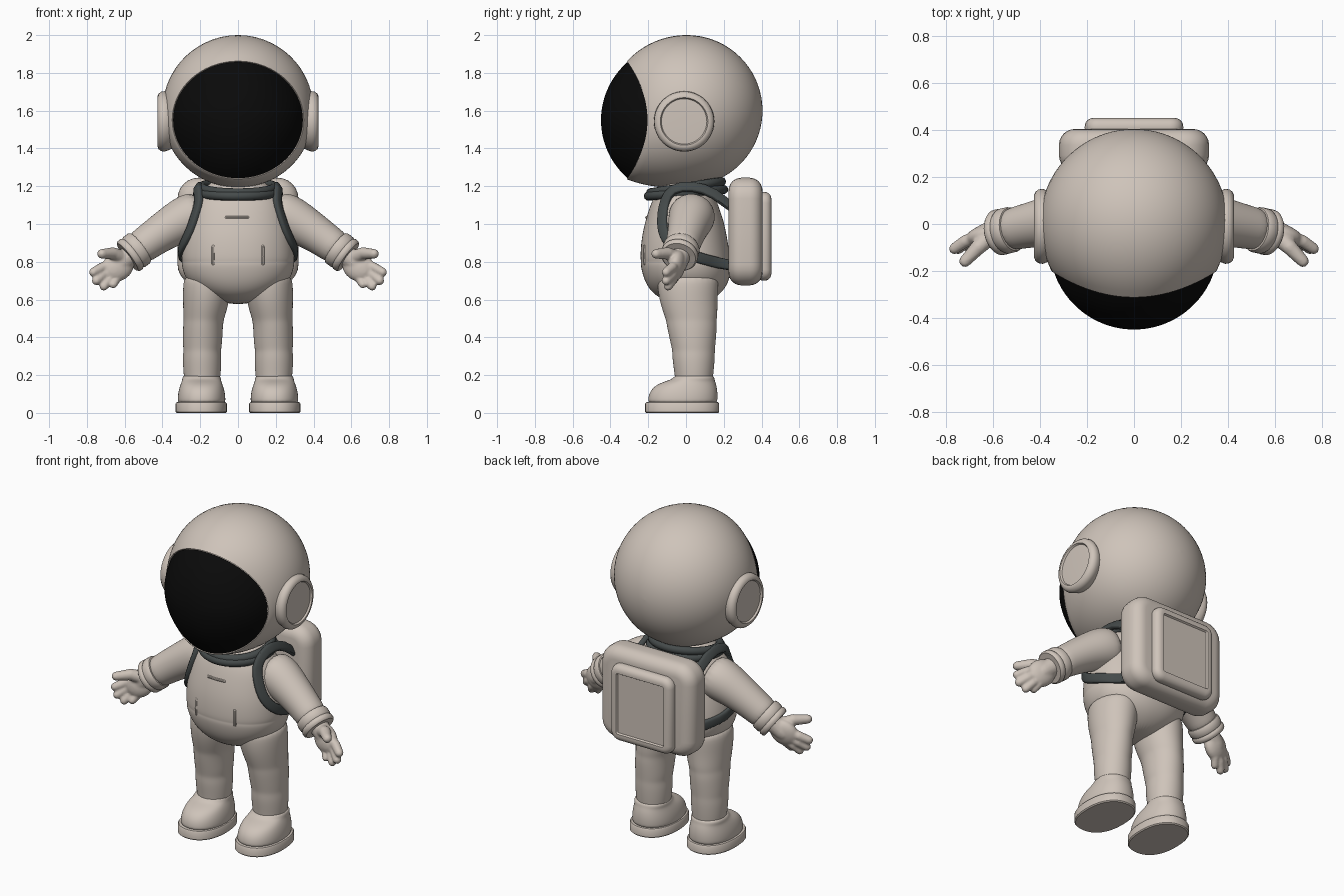
import bpy, bmesh
from math import sin, cos, pi, radians, sqrt
from mathutils import Vector as V, Matrix

if "Cube" in bpy.data.objects:
    bpy.data.objects.remove(bpy.data.objects["Cube"])


def material(name, rgb):
    m = bpy.data.materials.new(name)
    m.use_nodes = True
    m.diffuse_color = (*rgb, 1)
    m.node_tree.nodes["Principled BSDF"].inputs["Base Color"].default_value = (*rgb, 1)
    return m


SUIT = material("warm grey suit", (0.62, 0.55, 0.49))
BLACK = material("black visor", (0.003, 0.003, 0.003))
STRAP = material("dark grey strap", (0.06, 0.07, 0.07))
made = []


def finish(name, bm, mat, subsurf=0):
    """Turn a bmesh into a smooth shaded object."""
    bmesh.ops.recalc_face_normals(bm, faces=bm.faces)
    mesh = bpy.data.meshes.new(name)
    bm.to_mesh(mesh)
    bm.free()
    mesh.materials.append(mat)
    ob = bpy.data.objects.new(name, mesh)
    bpy.context.collection.objects.link(ob)
    if subsurf:
        mod = ob.modifiers.new("smooth", "SUBSURF")
        mod.levels = mod.render_levels = subsurf
    made.append(ob)
    return ob


def loft(bm, rings, cap_start=True, cap_end=True):
    """Skin a list of equal-length point rings."""
    vs = [[bm.verts.new(p) for p in r] for r in rings]
    n = len(vs[0])
    for a, b in zip(vs, vs[1:]):
        for i in range(n):
            k = (i + 1) % n
            bm.faces.new((a[i], a[k], b[k], b[i]))
    if cap_start:
        bm.faces.new(vs[0])
    if cap_end:
        bm.faces.new(vs[-1])


def oval(cx, cy, z, rx, ry, n=28, p=2.0):
    def f(c):
        return abs(c) ** (2 / p) * (1 if c > 0 else -1)
    return [V((cx + rx * f(cos(2 * pi * i / n)), cy + ry * f(sin(2 * pi * i / n)), z)) for i in range(n)]


def tube(bm, pts, radii, n=16, round_ends=True):
    """Sweep a circle along a path, with domed ends."""
    pts = [V(p) for p in pts]
    rings = []
    for i, p in enumerate(pts):
        t = (pts[min(i + 1, len(pts) - 1)] - pts[max(i - 1, 0)]).normalized()
        u = t.cross(V((0.1, 1, 0.1))).normalized()
        w = t.cross(u)
        steps = [(0, 1)]
        if round_ends and i in (0, len(pts) - 1):
            dome = [(sin(a), cos(a)) for a in (0, 0.5, 1.0, 1.4)]
            steps = [(-h, r) for h, r in reversed(dome)] if i == 0 else dome
        for h, s in steps:
            rings.append([p + t * h * radii[i] + (u * cos(2 * pi * k / n) + w * sin(2 * pi * k / n)) * radii[i] * s
                          for k in range(n)])
    loft(bm, rings)


# Helmet shell, swept back from the oval visor opening
C = V((0, 0.005, 1.6))
N = 72


def rim(i):
    a = 2 * pi * i / N
    return V((0.352 * cos(a), -0.2 - 0.11 * sin(a) ** 2, 1.55 + 0.315 * sin(a)))


rings = [[C + (rim(i) - C) * k + V((0, dy, 0)) for i in range(N)] for k, dy in ((0.93, 0.02), (0.975, -0.004), (0.99, -0.006))]
for j in range(29):
    t = j / 28 * 0.998
    ring = []
    for i in range(N):
        d = rim(i) - C
        q = d.normalized().slerp(V((0, 1, 0)), t)
        blend = max(0, 1 - t / 0.4) ** 2
        ring.append(C + q * (0.4 + (d.length - 0.4) * blend))
    rings.append(ring)
bm = bmesh.new()
loft(bm, rings, cap_start=False)
finish("helmet_shell", bm, SUIT)

# Bulging visor
rings = []
for j in range(21):
    s = 1 - j / 20 * 0.99
    ring = []
    for i in range(N):
        r = rim(i)
        k = 0.95 - 0.21 * sin(2 * pi * i / N) ** 2
        drop = (1 - sqrt(1 - (k * s) ** 2)) / (1 - sqrt(1 - k * k))
        ring.append(V((r.x * s * 0.975, -0.45 + (r.y + 0.45) * drop, 1.55 + (r.z - 1.55) * s * 0.975)))
    rings.append(ring)
bm = bmesh.new()
loft(bm, rings, cap_start=False)
finish("visor", bm, BLACK)

# Torso
BODY = [  # height, half width, front, back
    (0.575, 0.05, -0.05, 0.09), (0.61, 0.15, -0.15, 0.16), (0.66, 0.235, -0.2, 0.21),
    (0.72, 0.285, -0.228, 0.235), (0.785, 0.3, -0.242, 0.24), (0.8, 0.296, -0.238, 0.236),
    (0.815, 0.302, -0.243, 0.236), (0.92, 0.295, -0.238, 0.22), (1.02, 0.275, -0.215, 0.2),
    (1.1, 0.255, -0.19, 0.17), (1.16, 0.22, -0.16, 0.15), (1.2, 0.16, -0.13, 0.13), (1.24, 0.13, -0.11, 0.11)]
bm = bmesh.new()
loft(bm, [oval(0, (f + b) / 2, z, w, (b - f) / 2, 36, 2.2) for z, w, f, b in BODY])
finish("torso", bm, SUIT, 2)


def on_body(deg, z, grow=1.02):
    """Point on the torso at an angle from +x and a height."""
    for lo, hi in zip(BODY, BODY[1:]):
        if lo[0] <= z <= hi[0]:
            k = (z - lo[0]) / (hi[0] - lo[0])
            w, f, b = [lo[i] + (hi[i] - lo[i]) * k for i in (1, 2, 3)]
            a = radians(deg)
            return V((w * grow * cos(a), (f + b) / 2 + (b - f) / 2 * grow * sin(a), z))


# Chest slot and pocket slits
bm = bmesh.new()
tube(bm, [on_body(d, 1.035, 0.99) for d in (-103, -90, -79)], [0.008] * 3, 8)
finish("chest_slot", bm, SUIT)
bm = bmesh.new()
for d in (-64, -116):
    tube(bm, [on_body(d, z, 1.0) for z in (0.79, 0.83, 0.88)], [0.009] * 3, 8)
finish("pocket_slits", bm, SUIT)

# Neck rings
for i, (z, tilt, r) in enumerate(((1.165, 5, 0.2), (1.195, 9, 0.19))):
    bpy.ops.mesh.primitive_torus_add(major_radius=r, minor_radius=0.024, major_segments=48,
                                     minor_segments=12, location=(0, 0, z), rotation=(radians(tilt), 0, 0))
    ob = bpy.context.object
    ob.name = f"neck_ring_{i + 1}"
    ob.data.materials.append(STRAP)
    made.append(ob)

# Backpack and its raised panel
def box(name, size, loc, bevel, segs, inset=False):
    bm = bmesh.new()
    bmesh.ops.create_cube(bm, size=1, matrix=Matrix.Translation(loc) @ Matrix.Diagonal((*size, 1)))
    upright = [e for e in bm.edges if abs((e.verts[0].co - e.verts[1].co).y) > 0.01]
    bmesh.ops.bevel(bm, geom=upright, offset=bevel * 1.3, segments=segs, affect="EDGES", profile=0.5)
    border = [e for e in bm.edges if any(len(f.verts) > 4 for f in e.link_faces)]
    bmesh.ops.bevel(bm, geom=border, offset=bevel * 0.8, segments=segs, affect="EDGES", profile=0.5)
    if inset:
        back = max(bm.faces, key=lambda f: f.calc_center_median().y)
        bmesh.ops.inset_region(bm, faces=[back], thickness=0.012)
        bmesh.ops.inset_region(bm, faces=[back], thickness=0.006, depth=-0.01)
    finish(name, bm, SUIT)


box("backpack", (0.64, 0.18, 0.57), (0, 0.315, 0.96), 0.085, 6)
box("backpack_panel", (0.42, 0.08, 0.47), (0, 0.412, 0.935), 0.045, 5, True)

for s, side in ((1, "left_"), (-1, "right_")):
    def m(p):
        return V((p[0] * s, p[1], p[2]))

    # Helmet ear disc
    bm = bmesh.new()
    disc = ((0.34, 0.14), (0.37, 0.153), (0.39, 0.16), (0.408, 0.157), (0.42, 0.147), (0.426, 0.134),
            (0.426, 0.126), (0.416, 0.12), (0.418, 0.08), (0.418, 0.01))
    loft(bm, [[V((x * s, -0.01 + r * cos(2 * pi * i / 48), 1.543 + r * sin(2 * pi * i / 48)))
               for i in range(48)] for x, r in disc])
    finish(side + "ear_disc", bm, SUIT)

    # Shoulder strap, a flat ribbon looping round the shoulder to the pack
    path = [V((0.21, 0.27, 1.06)), V((0.215, 0.15, 1.17)), V((0.21, 0.03, 1.205)), V((0.215, -0.08, 1.19))]
    path += [on_body(d, z, 1.03) for d, z in ((-36, 1.12), (-35, 1.06), (-33, 1.0), (-28, 0.94),
                                              (-17, 0.885), (0, 0.845), (22, 0.815), (42, 0.795))]
    path.append(V((0.21, 0.27, 0.775)))
    rings = []
    for i, p in enumerate(path):
        t = (path[min(i + 1, len(path) - 1)] - path[max(i - 1, 0)]).normalized()
        out = p - V((0, 0, min(p.z, 1.08)))
        out = (out - t * out.dot(t)).normalized()
        across = t.cross(out)
        rings.append([m(p + across * c.x + out * c.y) for c in oval(0, 0, 0, 0.03, 0.017, 12, 3.5)])
    bm = bmesh.new()
    loft(bm, rings)
    finish(side + "shoulder_strap", bm, STRAP, 1)

    # Arm and cuff
    bm = bmesh.new()
    tube(bm, [m(p) for p in ((0.18, 0.035, 1.06), (0.27, 0.03, 1.035), (0.34, 0.015, 0.995), (0.42, 0, 0.945),
                             (0.49, -0.015, 0.895), (0.545, -0.028, 0.855))],
         (0.125, 0.125, 0.112, 0.1, 0.093, 0.088), 20, False)
    finish(side + "arm", bm, SUIT, 2)
    bm = bmesh.new()
    a, b = V((0.515, -0.022, 0.878)), V((0.585, -0.038, 0.825))
    tube(bm, [m(a.lerp(b, k)) for k in (0, 0.03, 0.15, 0.5, 0.6, 0.7, 0.9, 1, 0.98)],
         (0.08, 0.093, 0.098, 0.098, 0.093, 0.099, 0.098, 0.09, 0.05), 28, False)
    finish(side + "cuff", bm, SUIT)

    # Hand: palm, thumb and fingers fused into one skin
    bm = bmesh.new()
    x_axis = V((0.74, -0.28, -0.61)).normalized()
    z_axis = V((0.62, 0, 0.76))
    z_axis = (z_axis - x_axis * z_axis.dot(x_axis)).normalized()
    y_axis = z_axis.cross(x_axis)
    frame = Matrix((x_axis, y_axis, z_axis)).transposed().to_4x4()
    palm = Matrix.Translation((0.635, -0.05, 0.778)) @ frame @ Matrix.Diagonal((0.09, 0.045, 0.078, 1))
    bmesh.ops.create_uvsphere(bm, u_segments=24, v_segments=16, radius=1, matrix=Matrix.Scale(s, 4, (1, 0, 0)) @ palm)
    tube(bm, [m((0.56, -0.03, 0.845)), m((0.63, -0.045, 0.785))], (0.06, 0.05))
    for base, tip, r in (((0.665, -0.055, 0.79), (0.765, -0.105, 0.745), 0.027),
                         ((0.665, -0.055, 0.76), (0.75, -0.105, 0.7), 0.027),
                         ((0.645, -0.055, 0.74), (0.71, -0.095, 0.67), 0.026),
                         ((0.615, -0.05, 0.74), (0.66, -0.085, 0.68), 0.024)):
        tube(bm, [m(base), m(V(base).lerp(V(tip), 0.5) + V((0.005, 0.006, 0.002))), m(tip)], (r, r, r * 0.9))
    tube(bm, [m((0.61, -0.05, 0.82)), m((0.665, -0.1, 0.845)), m((0.72, -0.158, 0.842))], (0.04, 0.033, 0.026))
    ob = finish(side + "hand", bm, SUIT)
    mod = ob.modifiers.new("fuse", "REMESH")
    mod.mode = "VOXEL"
    mod.voxel_size = 0.007
    mod.use_smooth_shade = True
    mod = ob.modifiers.new("soften", "SMOOTH")
    mod.iterations = 4

    # Leg with soft fabric folds
    bm = bmesh.new()
    loft(bm, [oval(x * s, y, z, rx, ry) for z, x, rx, y, ry in (
        (0.74, 0.155, 0.12, 0.01, 0.155), (0.69, 0.16, 0.132, 0.01, 0.165), (0.6, 0.168, 0.124, 0.012, 0.155),
        (0.52, 0.178, 0.112, 0.025, 0.142), (0.49, 0.182, 0.106, 0.028, 0.134), (0.45, 0.186, 0.106, 0.032, 0.132),
        (0.36, 0.188, 0.104, 0.038, 0.118), (0.33, 0.19, 0.099, 0.04, 0.113), (0.29, 0.19, 0.103, 0.04, 0.113),
        (0.22, 0.19, 0.1, 0.042, 0.105), (0.18, 0.19, 0.095, 0.042, 0.1), (0.12, 0.19, 0.09, 0.042, 0.095))])
    finish(side + "leg", bm, SUIT, 2)

    # Boot upper and sole
    bm = bmesh.new()
    loft(bm, [oval(0.193 * s, (f + b) / 2, z, w, (b - f) / 2, 28, 2.2) for z, w, f, b in (
        (0.04, 0.124, -0.2, 0.163), (0.07, 0.128, -0.203, 0.168), (0.11, 0.124, -0.194, 0.168),
        (0.145, 0.114, -0.165, 0.162), (0.166, 0.105, -0.115, 0.155), (0.178, 0.103, -0.075, 0.152),
        (0.195, 0.1, -0.062, 0.148), (0.2, 0.08, -0.04, 0.12))])
    finish(side + "boot", bm, SUIT, 2)
    bm = bmesh.new()
    loft(bm, [oval(0.195 * s, -0.02, z, 0.136 - d, 0.196 - d, 48, 2.3) for z, d in (
        (0, 0.006), (0.006, 0), (0.048, 0), (0.056, 0.005), (0.058, 0.02))])
    finish(side + "sole", bm, SUIT)

# Smooth shading with sharp edges kept
bpy.ops.object.select_all(action="DESELECT")
for ob in made:
    ob.select_set(True)
bpy.context.view_layer.objects.active = made[0]
bpy.ops.object.shade_smooth_by_angle(angle=radians(40))
